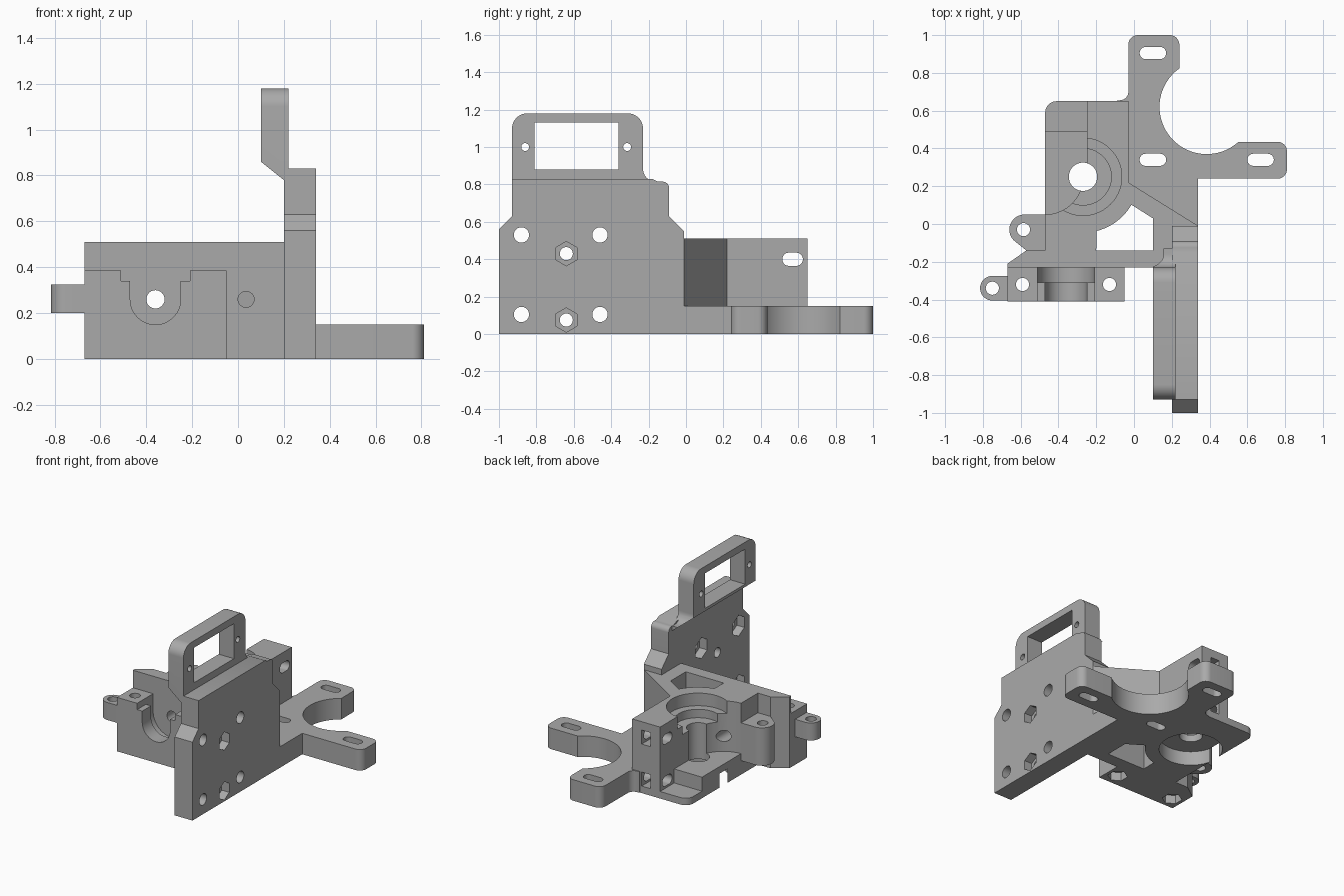
import bpy, bmesh, math
from mathutils import Vector

cube = bpy.data.objects.get("Cube")
if cube:
    bpy.data.objects.remove(cube, do_unlink=True)

grey = bpy.data.materials.new("plain grey")
grey.use_nodes = True
grey.diffuse_color = (0.4, 0.4, 0.4, 1)
grey.node_tree.nodes["Principled BSDF"].inputs["Base Color"].default_value = (0.4, 0.4, 0.4, 1)

# How a 2D profile point (a, b) at depth c maps into space for each axis
AXES = {"x": lambda a, b, c: (c, a, b),
        "y": lambda a, b, c: (a, c, b),
        "z": lambda a, b, c: (a, b, c)}


def rounded(pts, steps=8):
    """Outline where a third number on a point is its corner radius."""
    out = []
    for i, p in enumerate(pts):
        v = Vector(p[:2])
        if len(p) < 3:
            out.append(v)
            continue
        d1 = (Vector(pts[i - 1][:2]) - v).normalized()
        d2 = (Vector(pts[(i + 1) % len(pts)][:2]) - v).normalized()
        half = d1.angle(d2) / 2
        t = p[2] / math.tan(half)
        centre = v + (d1 + d2).normalized() * p[2] / math.sin(half)
        start, end = v + d1 * t - centre, v + d2 * t - centre
        for k in range(steps + 1):
            out.append(centre + start.lerp(end, k / steps).normalized() * p[2])
    return out


def arc(cx, cy, r, a0, a1, n):
    angles = [math.radians(a0 + (a1 - a0) * k / n) for k in range(n + 1)]
    return [(cx + r * math.cos(a), cy + r * math.sin(a)) for a in angles]


def disc(cx, cy, r, n=40):
    return arc(cx, cy, r, 90, 450, n)[:-1]


def rect(x0, y0, x1, y1):
    return [(x0, y0), (x1, y0), (x1, y1), (x0, y1)]


def slot(cx, cy, w, h):
    r = min(w, h) / 2 - 0.001
    return [p + (r,) for p in rect(cx - w / 2, cy - h / 2, cx + w / 2, cy + h / 2)]


def prism(name, pts, lo, hi, axis="z"):
    bm = bmesh.new()
    place = AXES[axis]
    face = bm.faces.new([bm.verts.new(place(p[0], p[1], lo)) for p in rounded(pts)])
    ext = bmesh.ops.extrude_face_region(bm, geom=[face])["geom"]
    move = Vector(place(0, 0, hi - lo))
    bmesh.ops.translate(bm, vec=move, verts=[g for g in ext if isinstance(g, bmesh.types.BMVert)])
    bmesh.ops.recalc_face_normals(bm, faces=bm.faces)
    mesh = bpy.data.meshes.new(name)
    bm.to_mesh(mesh)
    bm.free()
    mesh.materials.append(grey)
    obj = bpy.data.objects.new(name, mesh)
    bpy.context.collection.objects.link(obj)
    return obj


def cut(obj, pts, lo, hi, axis="z"):
    tool = prism("cutter", pts, lo, hi, axis)
    mod = obj.modifiers.new("cut", "BOOLEAN")
    mod.operation, mod.solver, mod.object = "DIFFERENCE", "EXACT", tool
    bpy.context.view_layer.objects.active = obj
    bpy.ops.object.modifier_apply(modifier=mod.name)
    bpy.data.objects.remove(tool, do_unlink=True)


# Main body
body = prism("extruder_body", [
    (-.67, -.23), (.2, -.23), (.2, -.01), (.34, -.01), (-.03, .22), (-.03, .65),
    (-.47, .65, .06), (-.47, -.14), (-.57, -.14), (-.67, -.21)], 0, .51)
# Open idler space with its two floor levels
cut(body, rect(-.6, .25, -.25, .8), .15, .7)
cut(body, rect(-.6, .49, -.25, .8), .05, .7)
cut(body, disc(-.47, .25, .2), .15, .7)
# Stepped vertical bore with bearing seats at both ends
for radius, lo, hi in ((.075, -.1, .7), (.15, .36, .7), (.205, .42, .7), (.205, -.1, .1)):
    cut(body, disc(-.27, .25, radius, 56), lo, hi)
# Triangular well
cut(body, [(-.2, -.14), (.1, -.14), (.1, .03)] + arc(-.27, .25, .296, -30, -76, 12), -.1, .7)
# Long feed hole and short screw hole
cut(body, disc(-.36, .26, .04, 24), -.3, .8, "y")
cut(body, disc(.035, .26, .035, 24), -.3, -.05, "y")
# Idler screw slots and nut traps
for z in (.1, .4):
    cut(body, slot(.57, z, .11, .07), -.35, .1, "x")
    cut(body, rect(-.175, z - .05, -.105, z + .05), .52, .75, "y")

# Motor mount with two arms
mount = prism("motor_mount", [
    (-.03, .22), (.34, -.01), (.34, .24), (.81, .24, .05), (.81, .435, .05), (.24, .435),
    (.24, 1, .05), (-.03, 1, .05), (-.03, .655, .045), (-.09, .655), (-.09, .65), (-.03, .65)], 0, .15)
cut(mount, disc(.385, .62, .25, 72), -.1, .3)
for x, y in ((.1, .905), (.1, .34), (.67, .34)):
    cut(mount, slot(x, y, .14, .064), -.1, .3)

# Nozzle clamp block with a stepped U-shaped groove
clamp = prism("nozzle_clamp", rect(-.67, -.41, -.05, -.23), 0, .385)


def groove(r, lo, hi):
    cut(clamp, arc(-.36, .26, r, 180, 360, 24) + [(-.36 + r, .6), (-.36 - r, .6)], lo, hi, "y")


groove(.11, -.5, -.1)
groove(.15, -.31, -.1)
cut(clamp, rect(-.51, .34, -.21, .6), -.5, -.1, "y")
for x in (-.59, -.13):
    cut(clamp, disc(x, -.32, .035, 24), -.1, .6)
    cut(clamp, disc(x, -.32, .065, 6), -.1, .06)

# Hinge lugs
front_lug = prism("front_lug", arc(-.75, -.34, .065, 90, 270, 16) + [(-.67, -.405), (-.67, -.275)], .2, .325)
cut(front_lug, disc(-.75, -.34, .035, 24), 0, .6)
rear_lug = prism("rear_lug", arc(-.58, -.03, .08, 90, 225, 16) + [(-.57, -.14), (-.47, -.14), (-.47, .05)], .1, .37)
cut(rear_lug, disc(-.585, -.03, .035, 24), 0, .6)

# Carriage plate
plate = prism("carriage_plate", [
    (-1, 0), (-.01, 0), (-.01, .55), (-.09, .63), (-.09, .815, .035), (-.15, .815),
    (-.18, .83), (-.93, .83), (-.93, .63), (-1, .56)], .2, .34, "x")
for y in (-.88, -.46):
    for z in (.105, .53):
        cut(plate, disc(y, z, .041, 24), 0, .5, "x")
        cut(plate, disc(y, z, .075, 6), .1, .26, "x")
for z in (.075, .43):
    cut(plate, disc(-.64, z, .035, 24), 0, .5, "x")
    cut(plate, disc(-.64, z, .065, 6), .28, .5, "x")

# Window frame on top of the plate, sloped underneath
frame = prism("window_frame", [
    (-.93, .75), (-.13, .75), (-.13, .814), (-.23, .814, .07),
    (-.23, 1.18, .08), (-.93, 1.18, .08)], .1, .22, "x")
cut(frame, [(.05, .9), (.25, .74), (.05, .6)], -1.2, .3, "y")
cut(frame, rect(-.81, .88, -.36, 1.13), 0, .5, "x")
for y in (-.86, -.315):
    cut(frame, disc(y, 1, .021, 20), 0, .5, "x")

# Smooth curved walls, keep corners crisp
bpy.ops.object.select_all(action="DESELECT")
for part in (body, mount, clamp, front_lug, rear_lug, plate, frame):
    part.select_set(True)
    bpy.context.view_layer.objects.active = part
bpy.ops.object.shade_smooth_by_angle(angle=math.radians(30))
